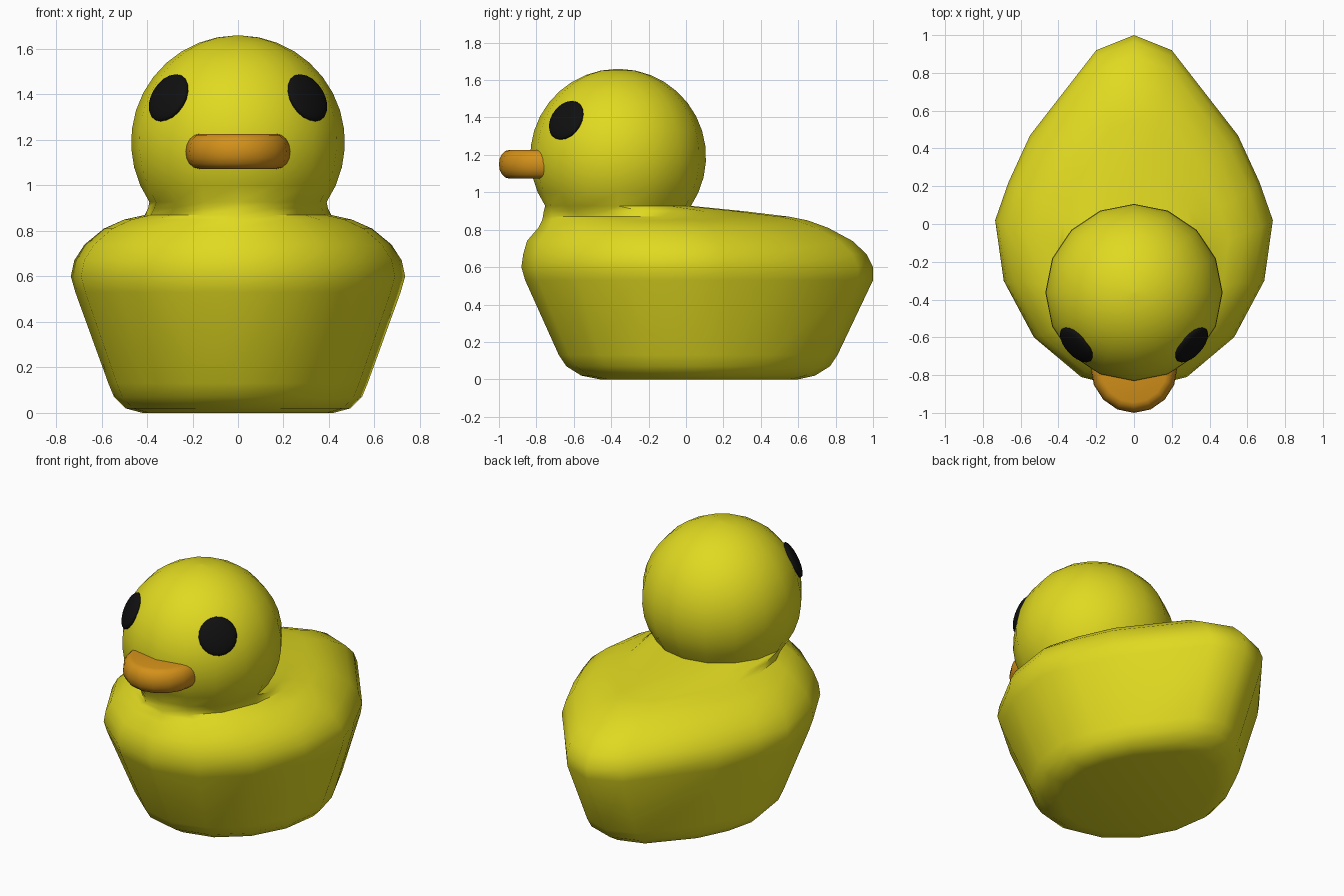
import bpy, math
from mathutils import Vector

if "Cube" in bpy.data.objects:
    bpy.data.objects.remove(bpy.data.objects["Cube"])

# Half plan outline of the body, breast to tail, normalised to width and length
HALF = [(0, -.88), (.28, -.81), (.53, -.6), (.69, -.3), (.735, .02),
        (.665, .22), (.55, .47), (.2, .92), (0, 1)]
N = len(HALF) - 1


def material(name, color):
    m = bpy.data.materials.new(name)
    m.diffuse_color = (*color, 1)
    m.use_nodes = True
    m.node_tree.nodes["Principled BSDF"].inputs["Base Color"].default_value = m.diffuse_color
    return m


def ring_points(z, hx, front, back, rnd):
    """Closed ring: rnd blends the teardrop outline (0) into an ellipse (1)."""
    half = []
    for k, (x, y) in enumerate(HALF):
        a = math.pi * k / N
        u = (1 - rnd) * x / .735 + rnd * math.sin(a)
        v = (1 - rnd) * (y + .88) / 1.88 + rnd * (1 - math.cos(a)) / 2
        half.append((u * hx, front + v * (back - front), z))
    return half + [(-x, y, z) for x, y, z in half[-2:0:-1]]


def loft(name, rings, mat, angle=60):
    n = 2 * N
    verts = [p for r in rings for p in ring_points(*r)]
    faces = [(i * n + j, i * n + (j + 1) % n, (i + 1) * n + (j + 1) % n, (i + 1) * n + j)
             for i in range(len(rings) - 1) for j in range(n)]
    faces += [tuple(reversed(range(n))), tuple(range(len(verts) - n, len(verts)))]
    me = bpy.data.meshes.new(name)
    me.from_pydata(verts, [], faces)
    ob = bpy.data.objects.new(name, me)
    bpy.context.collection.objects.link(ob)
    me.materials.append(mat)
    smooth(ob, angle)
    return ob


def smooth(ob, angle):
    bpy.ops.object.select_all(action='DESELECT')
    ob.select_set(True)
    bpy.context.view_layer.objects.active = ob
    bpy.ops.object.shade_smooth_by_angle(angle=math.radians(angle))


yellow = material("yellow", (.75, .7, .015))
orange = material("orange", (.65, .28, .01))
black = material("black", (.005, .005, .005))

# Body, neck and head as one skin
C, R = Vector((0, -.363, 1.19)), .47
rings = [(0, .42, -.46, .6, .45), (.02, .495, -.56, .69, .4), (.07, .545, -.64, .77, .35),
         (.13, .57, -.68, .81, .3), (.53, .715, -.86, 1, 0), (.6, .735, -.88, 1, 0),
         (.67, .72, -.87, .965, 0), (.74, .675, -.85, .89, .05), (.81, .59, -.79, .76, .1),
         (.85, .5, -.77, .65, .15), (.87, .41, -.765, .55, .25), (.9, .395, -.76, .3, .6)]
for i in range(13):
    a = math.radians(-34 + i * 123 / 12)
    r = R * math.cos(a)
    rings.append((C.z + R * math.sin(a), max(r, .004), C.y - r, C.y + r, 1))
loft("body_and_head", rings, yellow)

# Beak: flat half disc with rounded edges, rear half hidden in the head
beak = []
for i in range(9):
    a = math.radians(-90 + 180 * i / 8)
    inset = .055 * (1 - math.cos(a))
    beak.append((1.15 + .077 * math.sin(a), .23 - inset, -1 + inset, -.52 - inset, 1))
loft("beak", beak, orange)

# Eyes: flattened balls lying on the head
for side, label in ((1, "right"), (-1, "left")):
    d = Vector((side * .305, -.277, .195)).normalized()
    bpy.ops.mesh.primitive_uv_sphere_add(segments=20, ring_count=12, radius=1,
                                         location=C + d * .456)
    eye = bpy.context.object
    eye.name = label + "_eye"
    eye.rotation_euler = d.to_track_quat('Z', 'Y').to_euler()
    eye.scale = (.114, .114, .034)
    eye.data.materials.append(black)
    smooth(eye, 60)
